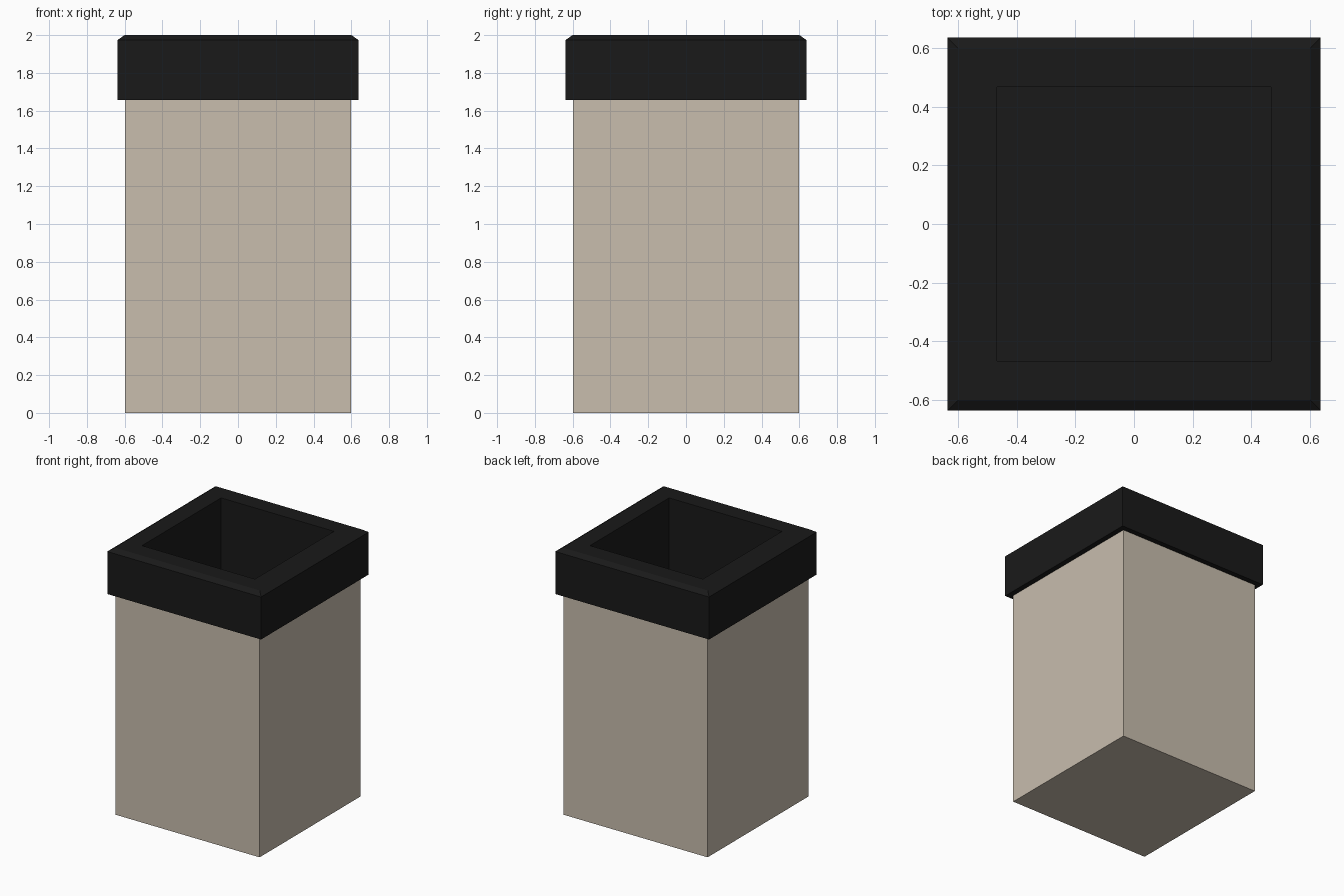
import bpy, bmesh

if "Cube" in bpy.data.objects:
    bpy.data.objects.remove(bpy.data.objects["Cube"])


def square_loft(name, rings, color, cap_start=False, cap_end=False):
    """Skin square rings given as (half width, z), in order along the profile."""
    bm = bmesh.new()
    loops = [[bm.verts.new((sx * h, sy * h, z))
              for sx, sy in ((-1, -1), (1, -1), (1, 1), (-1, 1))]
             for h, z in rings]
    for a, b in zip(loops, loops[1:]):
        for i in range(4):
            j = (i + 1) % 4
            bm.faces.new((a[i], a[j], b[j], b[i]))
    if cap_start:
        bm.faces.new(loops[0][::-1])
    if cap_end:
        bm.faces.new(loops[-1])
    mesh = bpy.data.meshes.new(name)
    bm.to_mesh(mesh)
    bm.free()
    mat = bpy.data.materials.new(name + "_material")
    mat.diffuse_color = color
    mat.use_nodes = True
    mat.node_tree.nodes["Principled BSDF"].inputs["Base Color"].default_value = mat.diffuse_color
    mesh.materials.append(mat)
    obj = bpy.data.objects.new(name, mesh)
    bpy.context.collection.objects.link(obj)
    return obj


# Beige outer box, its open top tucked under the collar
square_loft("outer_box", [(0.597, 0.0), (0.597, 1.70)],
            (0.58, 0.51, 0.42, 1), cap_start=True)

# Black collar with chamfered top edge, running down into the deep inner bin
square_loft("collar_and_liner",
            [(0.597, 1.657), (0.637, 1.657), (0.637, 1.975), (0.60, 2.0),
             (0.468, 2.0), (0.468, 0.04)],
            (0.01, 0.01, 0.01, 1), cap_end=True)
